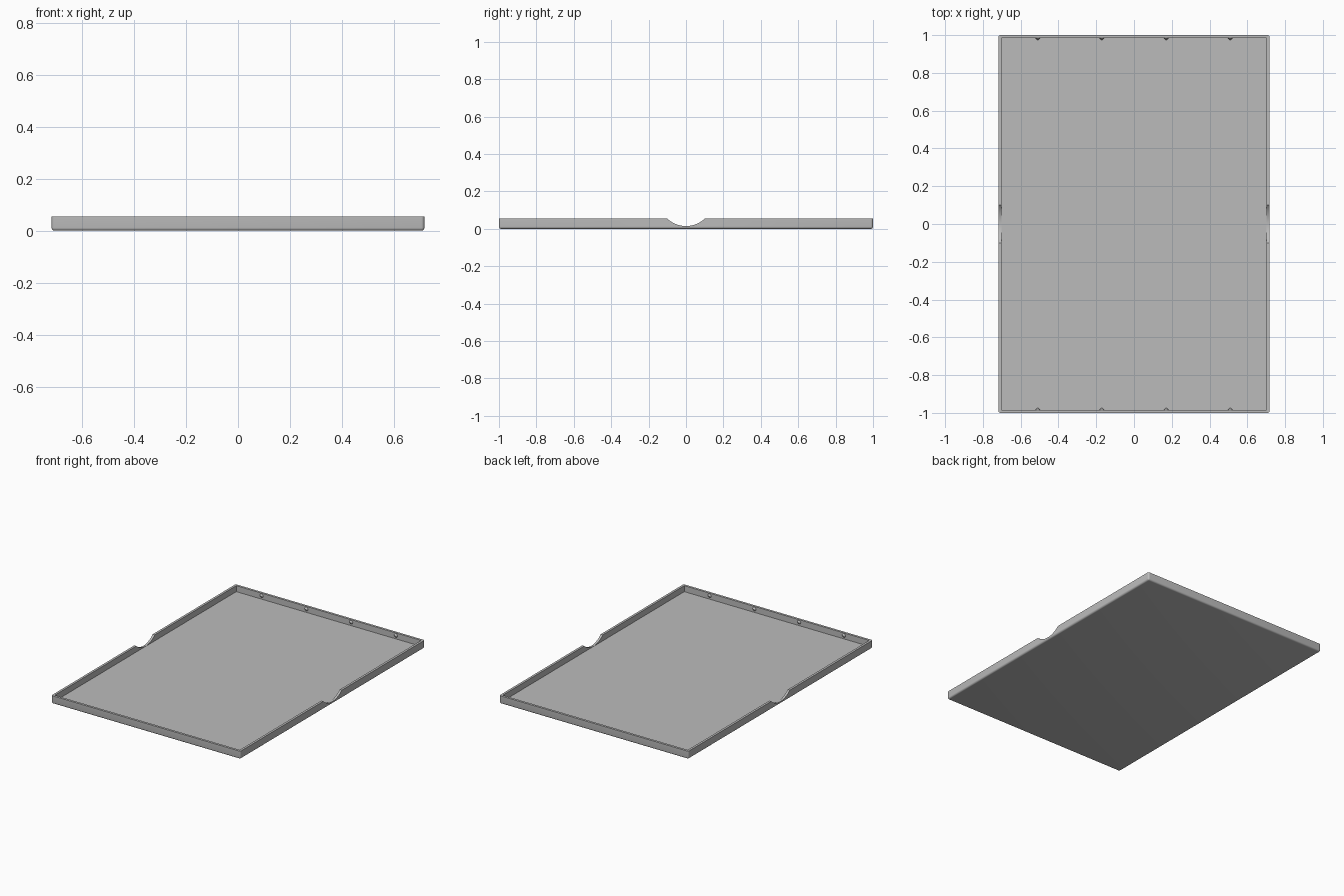
import bpy, bmesh, math
from mathutils import Matrix

if "Cube" in bpy.data.objects:
    bpy.data.objects.remove(bpy.data.objects["Cube"], do_unlink=True)

HX, HY, HEIGHT = 0.718, 1.0, 0.055     # half sizes and height
WALL, FLOOR = 0.016, 0.014

grey = bpy.data.materials.new("grey plastic")
grey.use_nodes = True
grey.diffuse_color = (0.5, 0.5, 0.5, 1)
grey.node_tree.nodes["Principled BSDF"].inputs["Base Color"].default_value = (0.5, 0.5, 0.5, 1)


def make_object(name, bm):
    mesh = bpy.data.meshes.new(name)
    bmesh.ops.recalc_face_normals(bm, faces=bm.faces)
    bm.to_mesh(mesh)
    bm.free()
    mesh.materials.append(grey)
    obj = bpy.data.objects.new(name, mesh)
    bpy.context.collection.objects.link(obj)
    return obj


def box(hx, hy, z0, z1):
    bm = bmesh.new()
    bmesh.ops.create_cube(bm, size=1)
    for v in bm.verts:
        v.co.x *= 2 * hx
        v.co.y *= 2 * hy
        v.co.z = z1 if v.co.z > 0 else z0
    return bm


def smooth(obj):
    bpy.ops.object.select_all(action='DESELECT')
    obj.select_set(True)
    bpy.context.view_layer.objects.active = obj
    bpy.ops.object.shade_smooth_by_angle(angle=math.radians(35))


def cut(obj, cutter):
    mod = obj.modifiers.new("cut", 'BOOLEAN')
    mod.operation, mod.solver, mod.object = 'DIFFERENCE', 'EXACT', cutter
    bpy.context.view_layer.objects.active = obj
    bpy.ops.object.modifier_apply(modifier=mod.name)
    bpy.data.objects.remove(cutter, do_unlink=True)


# Tray body with rounded corners and rounded bottom edge
bm = box(HX, HY, 0, HEIGHT)
rounded = [e for e in bm.edges if min(v.co.z for v in e.verts) < 0.001]
bmesh.ops.bevel(bm, geom=rounded, offset=0.012, segments=5, profile=0.5, affect='EDGES')
tray = make_object("tray", bm)

# Open pocket
cut(tray, make_object("pocket_cutter", box(HX - WALL, HY - WALL, FLOOR, HEIGHT + 0.1)))

# Round finger notches through both long walls
notch_radius = 0.145
bm = bmesh.new()
bmesh.ops.create_cone(bm, cap_ends=True, segments=128, radius1=notch_radius,
                      radius2=notch_radius, depth=2,
                      matrix=Matrix.Translation((0, 0, FLOOR + 0.001 + notch_radius))
                      @ Matrix.Rotation(math.pi / 2, 4, 'Y'))
cut(tray, make_object("notch_cutter", bm))
smooth(tray)

# Small pointed catches on the inside of the end walls
for side, end in ((1, "back"), (-1, "front")):
    for i in range(4):
        bm = bmesh.new()
        bmesh.ops.create_cone(bm, cap_ends=True, segments=20, radius1=0.014, radius2=0.001,
                              depth=0.012,
                              matrix=Matrix.Translation((-0.51 + 0.34 * i, side * (HY - WALL - 0.005), 0.037))
                              @ Matrix.Rotation(side * math.pi / 2, 4, 'X'))
        smooth(make_object(f"{end}_catch_{i + 1}", bm))
